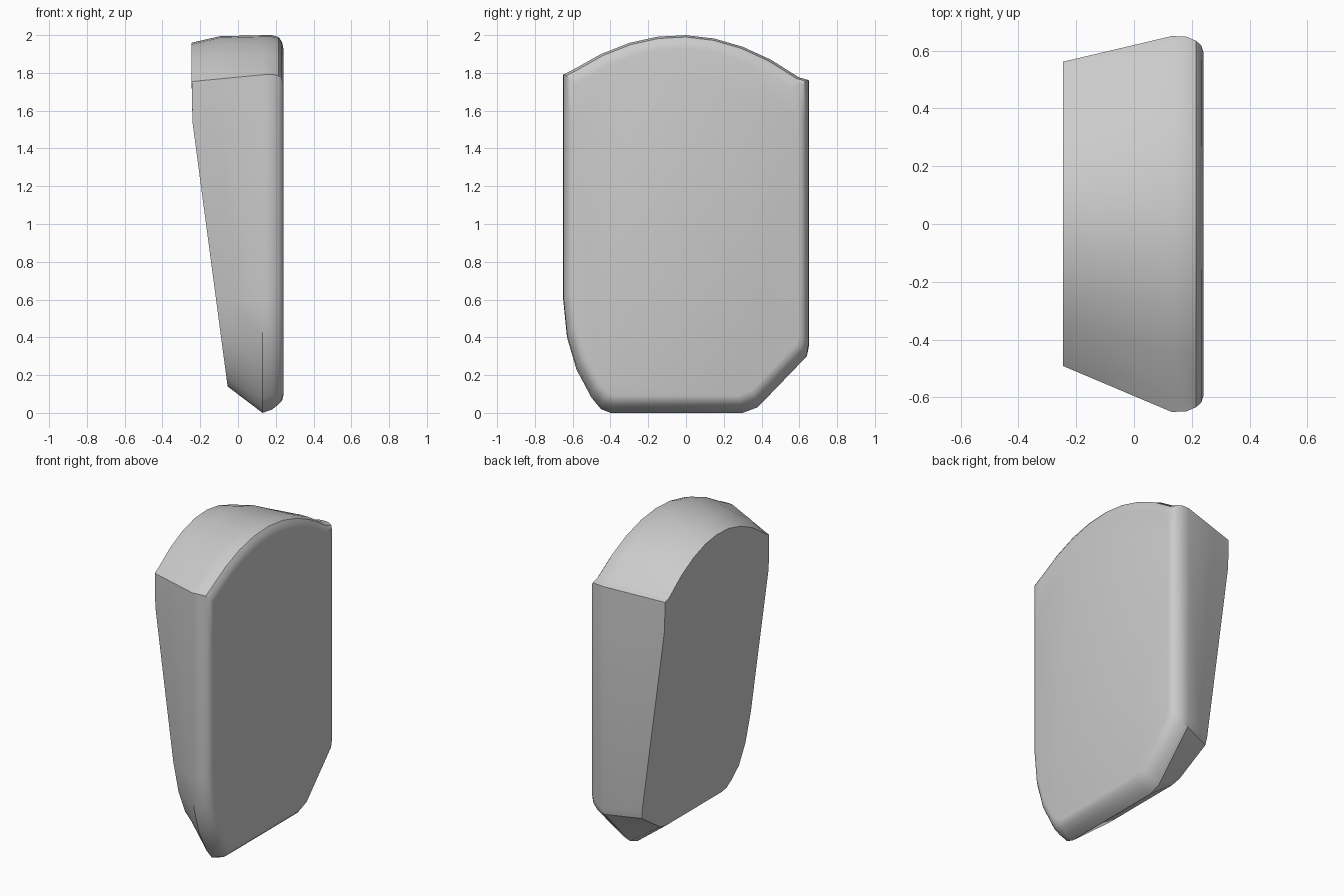
import bpy, bmesh, math

cube = bpy.data.objects.get("Cube")
if cube:
    bpy.data.objects.remove(cube)

grey = bpy.data.materials.new("plain grey")
grey.use_nodes = True
colour = (0.6, 0.6, 0.6, 1)
grey.diffuse_color = colour
grey.node_tree.nodes["Principled BSDF"].inputs["Base Color"].default_value = colour

# Widest outline (y, z): cut back corner, rounded front corner, arched top
outline = [(-.4, 0), (.3, 0), (.38, .03), (.64, .3), (.65, .35), (.65, 1.57), (.65, 1.76)]
outline += [(y / 10, 2 - .57 * (y / 10 + .03) ** 2) for y in (6, 4.5, 3, 1.5, 0, -1.5, -3, -4.5, -6)]
outline += [(-.65, 1.79), (-.65, 1.57), (-.65, .6), (-.63, .4), (-.58, .23), (-.5, .08), (-.45, .02)]


def inset(x, width, low, high):
    """Outline shrunk to a given width and height range."""
    return [(x, y * width, low + z * (high - low) / 2) for y, z in outline]


def back_point(y, z):
    """Point on the smaller back face, which leans forward below its knee."""
    z2 = max(z * .98, .14 + .5 * z)
    x = -.245 + .19 * max(0, 1.57 - z2) / 1.43
    return x, y * .81 + .035, z2


back = [back_point(y, z) for y, z in outline]
widest = inset(.13, 1, 0, 2)


def between(t):
    """Section between the widest outline and the back, with a fuller top."""
    ring = []
    for a, b in zip(widest, back):
        p = [u + (v - u) * t for u, v in zip(a, b)]
        if a[2] > 1.8:
            p[2] = a[2] - .04 * t ** 4
        ring.append(p)
    return ring


rings = [back, between(.6), widest, inset(.18, .998, .018, 2),
         inset(.215, .975, .045, 1.99), inset(.233, .95, .065, 1.965),
         inset(.24, .915, .09, 1.93)]

# Loft the sections and cap both ends
bm = bmesh.new()
loops = [[bm.verts.new(p) for p in ring] for ring in rings]
count = len(outline)
for a, b in zip(loops, loops[1:]):
    for i in range(count):
        j = (i + 1) % count
        bm.faces.new((a[i], a[j], b[j], b[i]))
bm.faces.new(loops[-1])

# Back cap in two flat pieces, folded at the knee
k = outline.index((.65, 1.57))
m = outline.index((-.65, 1.57))
bm.faces.new(loops[0][k:m + 1])
bm.faces.new(loops[0][m:] + loops[0][:k + 1])
bmesh.ops.recalc_face_normals(bm, faces=bm.faces)

mesh = bpy.data.meshes.new("rounded_block")
bm.to_mesh(mesh)
bm.free()
mesh.materials.append(grey)
block = bpy.data.objects.new("rounded_block", mesh)
bpy.context.collection.objects.link(block)
bpy.context.view_layer.objects.active = block
block.select_set(True)
bpy.ops.object.shade_smooth_by_angle(angle=math.radians(32))
